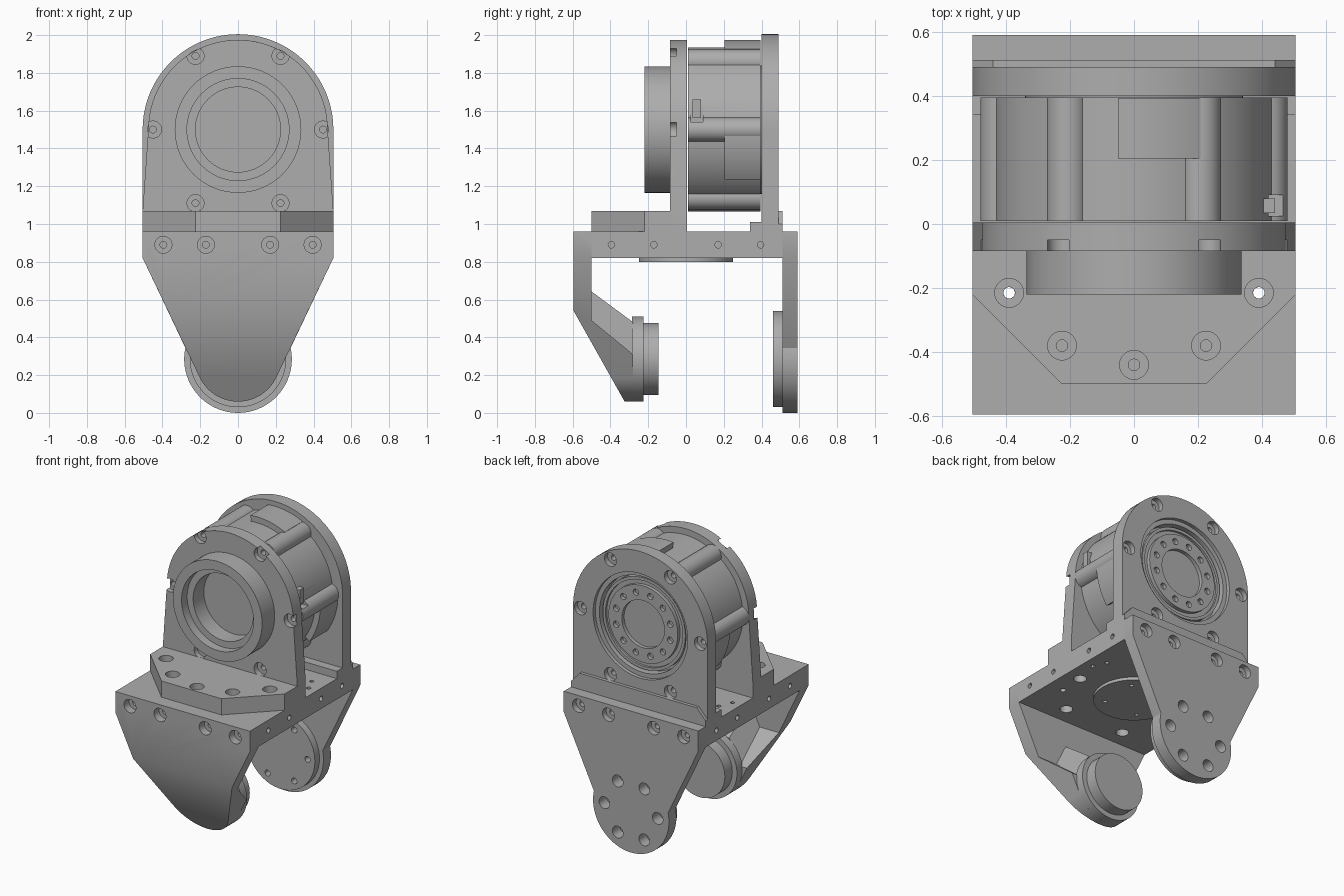
import bpy, bmesh
from math import sin, cos, pi, radians

cube = bpy.data.objects.get("Cube")
if cube:
    bpy.data.objects.remove(cube, do_unlink=True)

grey = bpy.data.materials.new("machined_grey")
grey.use_nodes = True
COLOR = (0.42, 0.42, 0.42, 1)
grey.diffuse_color = COLOR
grey.node_tree.nodes["Principled BSDF"].inputs["Base Color"].default_value = COLOR

AXES = {"x": lambda u, v, t: (t, u, v),
        "y": lambda u, v, t: (u, t, v),
        "z": lambda u, v, t: (u, v, t)}
W = 0.505      # half width of the frame
HUB = 1.5      # height of the motor axis
PIVOT = 0.285  # height of the lower pivot axis


def finish(name, bm):
    bmesh.ops.recalc_face_normals(bm, faces=bm.faces)
    mesh = bpy.data.meshes.new(name)
    bm.to_mesh(mesh)
    bm.free()
    mesh.materials.append(grey)
    ob = bpy.data.objects.new(name, mesh)
    bpy.context.collection.objects.link(ob)
    return ob


def prism(name, pts, axis, a, b):
    """Extrude a flat outline along an axis from a to b."""
    bm = bmesh.new()
    face = bm.faces.new([bm.verts.new(AXES[axis](u, v, a)) for u, v in pts])
    ext = bmesh.ops.extrude_face_region(bm, geom=[face])
    shift = AXES[axis](0, 0, b - a)
    bmesh.ops.translate(bm, vec=shift, verts=[e for e in ext["geom"] if isinstance(e, bmesh.types.BMVert)])
    return finish(name, bm)


def box(name, x, y, z):
    return prism(name, [(x[0], z[0]), (x[1], z[0]), (x[1], z[1]), (x[0], z[1])], "y", *y)


def lathe(name, profile, axis, c, n=64):
    """Turn a stepped (radius, position) profile about an axis through c."""
    bm = bmesh.new()
    rings = [[bm.verts.new(AXES[axis](c[0] + r * cos(2 * pi * i / n), c[1] + r * sin(2 * pi * i / n), t))
              for i in range(n)] for r, t in profile]
    for lo, hi in zip(rings, rings[1:]):
        for i in range(n):
            bm.faces.new((lo[i], lo[(i + 1) % n], hi[(i + 1) % n], hi[i]))
    bm.faces.new(rings[0])
    bm.faces.new(rings[-1])
    return finish(name, bm)


def rod(name, r, axis, c, a, b, n=64):
    return lathe(name, [(r, a), (r, b)], axis, c, n)


def bore(axis, c, top, floor, end, big=0.045, small=0.018):
    """Counterbored screw hole cutter."""
    return lathe("cutter", [(big, top), (big, floor), (small, floor), (small, end)], axis, c, 24)


def combine(ob, tools, op="DIFFERENCE"):
    bpy.context.view_layer.objects.active = ob
    for tool in tools:
        mod = ob.modifiers.new("cut", "BOOLEAN")
        mod.operation, mod.solver, mod.object = op, "EXACT", tool
        bpy.ops.object.modifier_apply(modifier=mod.name)
        bpy.data.objects.remove(tool, do_unlink=True)
    return ob


def arc(r, cz, start, end, n=40):
    steps = [radians(start + (end - start) * i / n) for i in range(n + 1)]
    return [(r * cos(a), cz + r * sin(a)) for a in steps]


def ring_points(r, cz, n, start=0):
    return [(r * cos(radians(start) + 2 * pi * i / n), cz + r * sin(radians(start) + 2 * pi * i / n))
            for i in range(n)]


screws = ring_points(0.45, HUB, 6)
row = [-0.395, -0.17, 0.17, 0.395]

# Base plate with side holes and screw holes
base = box("base_plate", (-W, W), (-0.5, 0.51), (0.82, 0.96))
cuts = [rod("cutter", 0.017, "x", (y, 0.89), s * 0.42, s * 0.6, 16) for y in row for s in (-1, 1)]
cuts += [rod("cutter", 0.018, "z", (s * 0.39, -0.215), 0.7, 1.2, 16) for s in (-1, 1)]
cuts += [rod("cutter", 0.04, "z", (s * 0.4, -0.04), 0.7, 0.9, 24) for s in (-1, 1)]
cuts += [rod("cutter", 0.04, "z", (s * 0.225, -0.38), 0.7, 0.9, 24) for s in (-1, 1)]
cuts += [rod("cutter", 0.014, "z", (s * x, y), 0.7, 1.2, 12) for s in (-1, 1) for x, y in ((0.4, 0.22), (0.44, 0.13))]
combine(base, cuts)
under = rod("underside_disc", 0.25, "z", (0, 0), 0.8, 0.83)
combine(under, [rod("cutter", 0.014, "z", p, 0.7, 0.815, 12) for p in ring_points(0.18, 0, 4, 45)])

# Chamfered foot in front of the bearing plate
foot = prism("front_foot", [(-W, -0.08), (-W, -0.22), (-0.225, -0.5), (0.225, -0.5), (W, -0.22), (W, -0.08)],
             "z", 0.96, 1.07)
combine(foot, [bore("z", p, 1.1, 1.02, 0.9) for p in
               ((-0.39, -0.215), (0.39, -0.215), (-0.225, -0.38), (0.225, -0.38), (0, -0.44))])

# Front bearing plate and its hollow boss
plate = prism("front_bearing_plate", [(-W, 0.96), (W, 0.96), (W, 1.07)] + arc(0.475, HUB, 0, 180) + [(-W, 1.07)],
              "y", -0.085, 0.005)
combine(plate, [bore("y", p, -0.1, -0.05, 0.1) for p in screws])
boss = rod("front_boss", 0.335, "y", (0, HUB), -0.22, -0.06)
pocket = [(0.27, -0.3), (0.27, -0.16), (0.225, -0.16), (0.225, -0.05)]
combine(boss, [lathe("cutter", pocket, "y", (0, HUB))])
combine(plate, [rod("cutter", 0.225, "y", (0, HUB), -0.2, -0.045)])

# Motor body with lobes, raised pads and a connector socket
motor = rod("motor_body", 0.435, "y", (0, HUB), 0.01, 0.395, 96)
combine(motor, [rod("lobe", 0.065, "y", p, 0.01, 0.395, 32) for p in ring_points(0.415, HUB, 6)], "UNION")
for k, (a, b) in enumerate(((64, 96), (-34, -4), (184, 214))):
    sector = arc(0.475, HUB, a, b, 12) + arc(0.4, HUB, b, a, 12)
    combine(motor, [prism("pad", sector, "y", 0.205, 0.394)], "UNION")
combine(motor, [box("cutter", (0.42, 0.6), (0.025, 0.09), (1.54, 1.68))])
box("connector", (0.4, 0.44), (0.035, 0.08), (1.56, 1.66))

# Rear plate with ledges, screw holes and round window
rear = prism("rear_bearing_plate", [(-W, 0.96), (W, 0.96)] + arc(W, HUB, 0, 180), "y", 0.4, 0.49)
combine(rear, [lathe("cutter", [(0.355, 0.6), (0.355, 0.465), (0.325, 0.465), (0.325, 0.3)], "y", (0, HUB))])
combine(rear, [bore("y", p, 0.6, 0.455, 0.3) for p in screws])
box("inner_ledge", (-W, W), (0.34, 0.41), (0.95, 1.01))
prism("outer_ledge", [(-W, 0.95), (W, 0.95), (W, 1.0), (0.44, 1.07), (-0.44, 1.07), (-W, 1.0)], "y", 0.48, 0.512)

# Output hub inside the rear window
rod("hub_seat", 0.34, "y", (0, HUB), 0.39, 0.41)
ring = lathe("hub_seal", [(0.31, 0.4), (0.31, 0.45), (0.29, 0.45), (0.29, 0.435), (0.27, 0.435)], "y", (0, HUB))
hub = rod("output_hub", 0.26, "y", (0, HUB), 0.4, 0.46)
cuts = [rod("cutter", 0.16, "y", (0, HUB), 0.435, 0.6)]
cuts += [rod("cutter", 0.021, "y", p, 0.42, 0.6, 16) for p in ring_points(0.21, HUB, 12, 15)]
cuts += [rod("cutter", 0.025, "y", p, 0.415, 0.6, 16) for p in ring_points(0.1, HUB, 3, 90) + [(0, HUB)]]
combine(hub, cuts)

# Front arm: side profile trimmed to the tapered outline
arm = prism("front_arm", [(-0.595, 0.96), (-0.595, 0.54), (-0.325, 0.06), (-0.28, 0.06),
                          (-0.28, 0.31), (-0.5, 0.49), (-0.5, 0.96)], "x", -W, W)
top = [(-W, 0.82), (-W, 0.96), (W, 0.96), (W, 0.82)]
combine(arm, [prism("trim", top + arc(0.225, PIVOT, -26, -154), "y", -0.7, 0)], "INTERSECT")
combine(arm, [bore("y", (x, 0.89), -0.7, -0.54, -0.45) for x in row])
rib = prism("front_arm_rib", [(-0.51, 0.65), (-0.28, 0.48), (-0.28, 0.27), (-0.51, 0.45)], "x", -0.13, 0.13)
for v in rib.data.vertices:
    if v.co.z < 0.46:
        v.co.x *= 1.75
lathe("front_pivot", [(0.225, -0.285), (0.225, -0.225), (0.19, -0.225), (0.19, -0.145)], "y", (0, PIVOT))

# Rear arm with a round end, pivot pad and through holes
rear_arm = prism("rear_arm", top + arc(0.285, PIVOT, 12, -192), "y", 0.51, 0.59)
combine(rear_arm, [bore("y", (x, 0.89), 0.7, 0.55, 0.48) for x in row])
pad = rod("rear_pivot_pad", 0.255, "y", (0, PIVOT), 0.46, 0.51)
pins = ring_points(0.2, PIVOT, 6)
combine(rear_arm, [rod("cutter", 0.04, "y", p, 0.4, 0.7, 24) for p in pins])
combine(pad, [rod("cutter", 0.02, "y", p, 0.4, 0.7, 16) for p in pins])

# Smooth the round surfaces, keep machined edges sharp
bpy.ops.object.select_all(action="DESELECT")
for ob in bpy.context.scene.objects:
    if ob.type == "MESH":
        ob.select_set(True)
        bpy.context.view_layer.objects.active = ob
bpy.ops.object.shade_smooth_by_angle(angle=radians(30))
